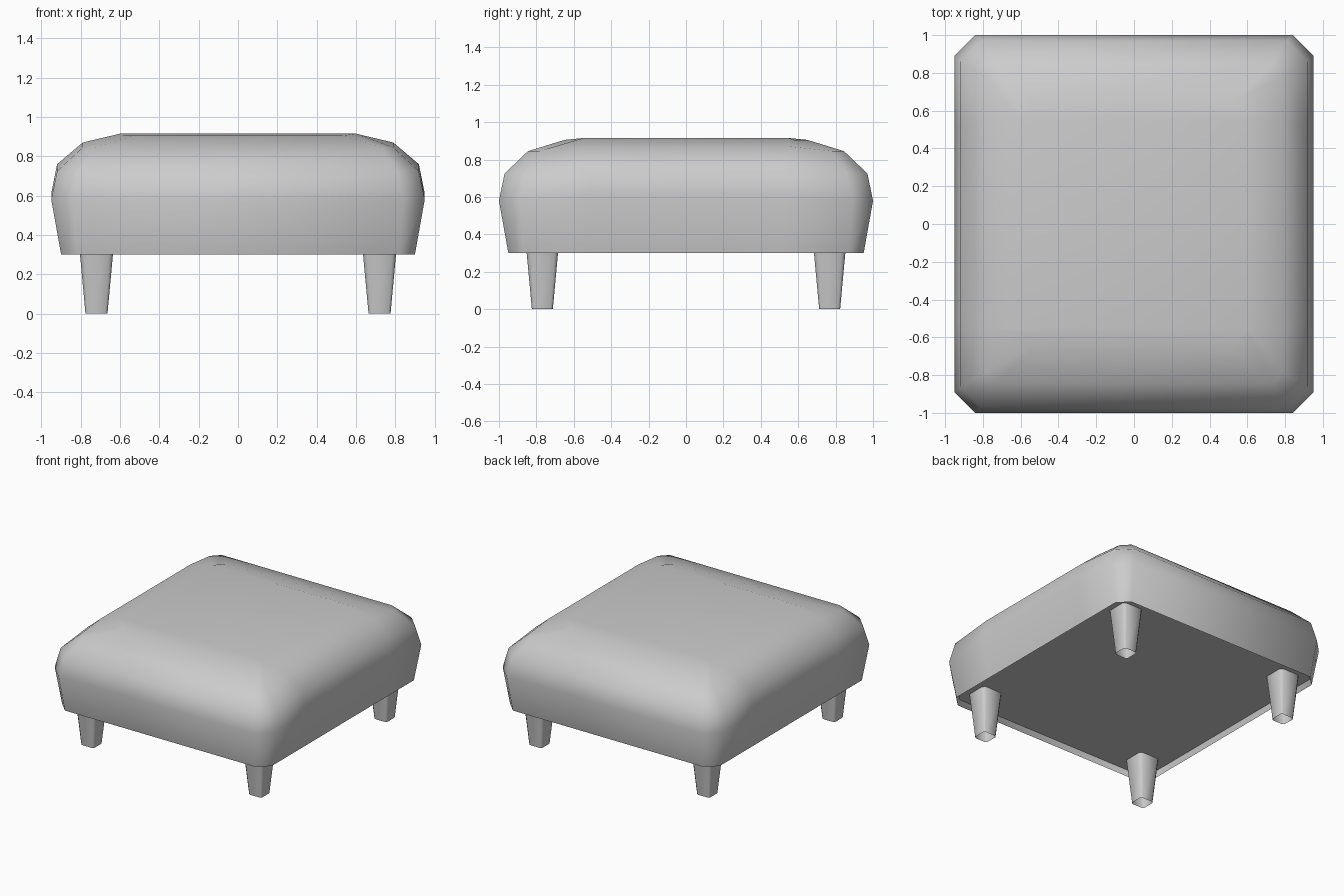
import bpy, bmesh, math

if "Cube" in bpy.data.objects:
    bpy.data.objects.remove(bpy.data.objects["Cube"])


def finish(bm, name):
    bmesh.ops.recalc_face_normals(bm, faces=bm.faces)
    mesh = bpy.data.meshes.new(name)
    bm.to_mesh(mesh)
    bm.free()
    obj = bpy.data.objects.new(name, mesh)
    bpy.context.collection.objects.link(obj)
    bpy.ops.object.select_all(action='DESELECT')
    obj.select_set(True)
    bpy.context.view_layer.objects.active = obj
    bpy.ops.object.shade_smooth_by_angle(angle=math.radians(60))
    return obj


def bridge(bm, a, b):
    n = len(a)
    for i in range(n):
        j = (i + 1) % n
        bm.faces.new((a[i], a[j], b[j], b[i]))


def cushion_ring(bm, x, y, z_mid, z_end, y_mid, c):
    # one quarter of a chamfered outline, mirrored into a full loop
    q = [(x, y_mid, z_mid), (x, y - c, z_end), (x - c, y, z_end)]
    pts = q + [(-px, py, pz) for px, py, pz in reversed(q)]
    pts += [(-px, -py, pz) for px, py, pz in pts]
    return [bm.verts.new(p) for p in pts]


# cushion: half width, half depth, mid height, end height, mid y, chamfer
profile = [
    (0.89, 0.94, 0.345, 0.345, 0.52, 0.08),
    (0.90, 0.95, 0.30, 0.30, 0.52, 0.08),
    (0.95, 1.00, 0.61, 0.58, 0.52, 0.11),
    (0.92, 0.97, 0.76, 0.725, 0.52, 0.11),
    (0.79, 0.845, 0.87, 0.845, 0.55, 0.06),
    (0.60, 0.65, 0.915, 0.905, 0.55, 0.07),
]
bm = bmesh.new()
rings = [cushion_ring(bm, *p) for p in profile]
for a, b in zip(rings, rings[1:]):
    bridge(bm, a, b)
bm.faces.new(rings[0])
# crowned top: flat middle with two sloping ends
t = rings[-1]
bm.faces.new((t[0], t[5], t[6], t[11]))
bm.faces.new(t[0:6])
bm.faces.new(t[6:12])
finish(bm, "cushion")


# tapered legs with chamfered corners, hollow at the foot
def leg(name, cx, cy):
    bm = bmesh.new()
    loops = []
    for z, h, c in ((0.0, 0.056, 0.012), (0.345, 0.088, 0.02)):
        pts = [(h, h - c), (h - c, h), (c - h, h), (-h, h - c)]
        pts += [(-px, -py) for px, py in pts]
        loops.append([bm.verts.new((cx + px, cy + py, z)) for px, py in pts])
    bridge(bm, *loops)
    finish(bm, name)


for sy, row in ((-1, "front"), (1, "back")):
    for sx, side in ((-1, "left"), (1, "right")):
        leg(f"{row}_{side}_leg", sx * 0.72, sy * 0.768)
